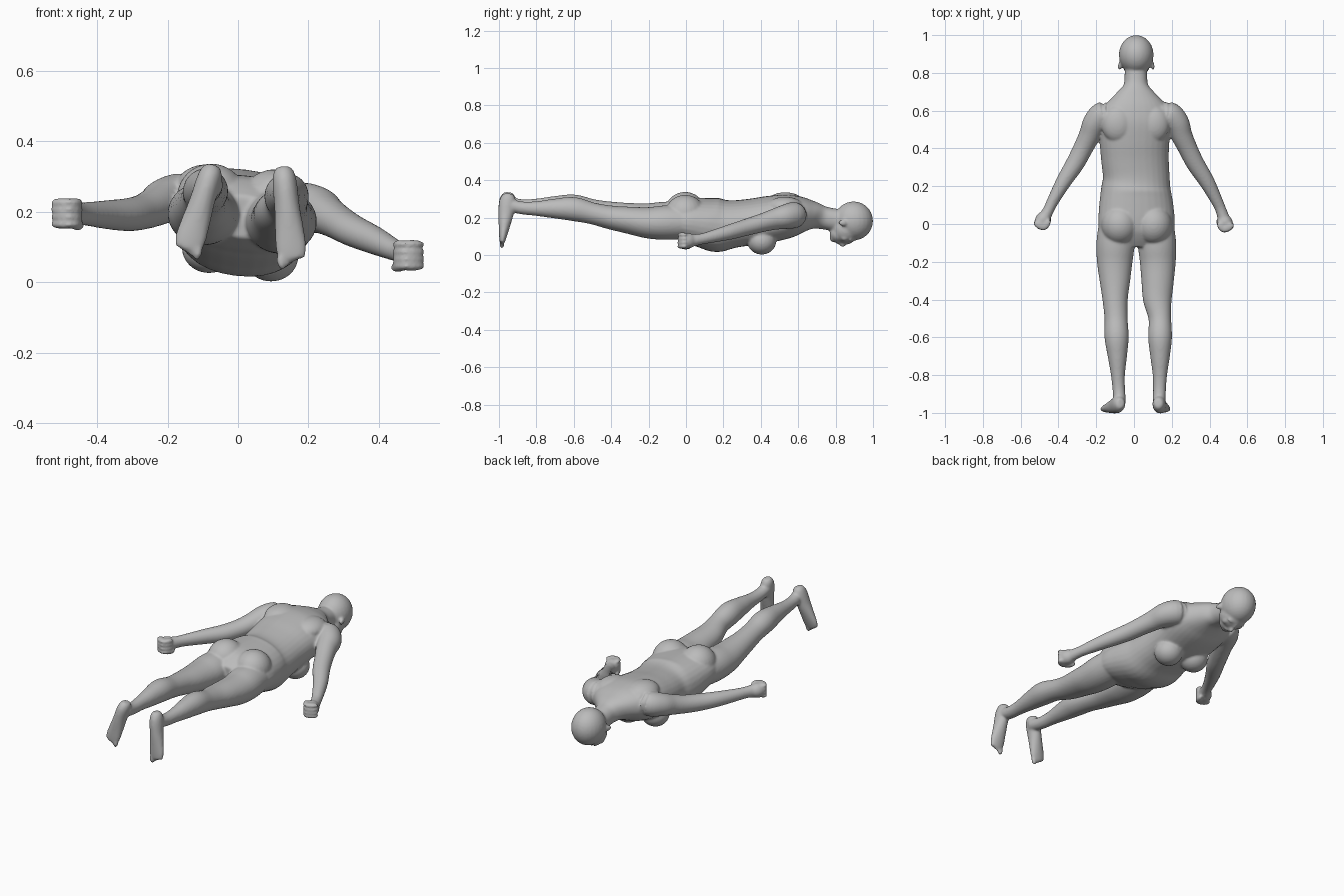
import bpy
import bmesh
import math
from mathutils import Vector, Matrix

cube = bpy.data.objects.get("Cube")
if cube:
    bpy.data.objects.remove(cube, do_unlink=True)

ROLL = 0.12  # the body is rolled slightly about its long axis
bm = bmesh.new()


def catmull(a, b, c, d, t):
    return tuple(0.5 * (2 * q + (r - p) * t + (2 * p - 5 * q + 4 * r - s) * t * t
                        + (3 * q - p - 3 * r + s) * t ** 3)
                 for p, q, r, s in zip(a, b, c, d))


def loft(keys, side=(1, 0, 0), power=2.0, steps=5, sides=32):
    """Skin rings along a path of (x, y, z, half width, half depth)."""
    pts = [keys[0]] + list(keys) + [keys[-1]]
    path = []
    for i in range(len(keys) - 1):
        path += [catmull(*pts[i:i + 4], k / steps) for k in range(steps)]
    path.append(keys[-1])
    rings = []
    for i, p in enumerate(path):
        a, b = path[max(i - 1, 0)], path[min(i + 1, len(path) - 1)]
        tan = (Vector(b[:3]) - Vector(a[:3])).normalized()
        u = Vector(side)
        u = (u - tan * u.dot(tan)).normalized()
        v = u.cross(tan)
        ring = []
        for k in range(sides):
            ang = 2 * math.pi * k / sides
            c, s = math.cos(ang), math.sin(ang)
            c = math.copysign(abs(c) ** (2 / power), c)
            s = math.copysign(abs(s) ** (2 / power), s)
            ring.append(bm.verts.new(Vector(p[:3]) + u * c * p[3] + v * s * p[4]))
        rings.append(ring)
    for r0, r1 in zip(rings, rings[1:]):
        for k in range(sides):
            n = (k + 1) % sides
            bm.faces.new((r0[k], r0[n], r1[n], r1[k]))
    bm.faces.new(rings[0][::-1])
    bm.faces.new(rings[-1])


def blob(centre, radii, turn=0.0, axis='Z'):
    m = (Matrix.Translation(centre) @ Matrix.Rotation(turn, 4, axis)
         @ Matrix.Diagonal((*radii, 1)))
    bmesh.ops.create_uvsphere(bm, u_segments=24, v_segments=16, radius=1, matrix=m)


# Torso and neck
loft([(.014, -.12, .185, .10, .06), (.014, -.06, .188, .185, .095),
      (.014, 0, .188, .203, .115), (.012, .09, .173, .198, .132),
      (.010, .17, .160, .187, .143), (.012, .25, .165, .177, .126),
      (.005, .35, .177, .180, .122), (.003, .45, .192, .186, .122),
      (.008, .55, .208, .190, .114), (.010, .62, .215, .170, .094),
      (.010, .68, .212, .115, .073), (.010, .73, .200, .068, .062),
      (.010, .78, .190, .060, .060), (.012, .85, .180, .060, .060)],
     side=(math.cos(ROLL), 0, -math.sin(ROLL)), power=2.2)

# Buttocks, breasts and shoulder blades
for s in (-1, 1):
    blob((.014 + s * .09, -.005, .232 - s * .008), (.098, .105, .097))
    blob((.006 + s * .088, .405, .086 - s * .012), (.078, .078, .072))
    blob((.008 + s * .095, .53, .268 - s * .012), (.085, .10, .055))

# Legs
loft([(.115, .04, .175, .09, .085), (.122, -.1, .173, .101, .092),
      (.126, -.2, .172, .095, .084), (.125, -.3, .185, .086, .073),
      (.124, -.4, .200, .076, .064), (.137, -.5, .222, .060, .058),
      (.138, -.6, .245, .063, .064), (.138, -.7, .248, .052, .053),
      (.137, -.8, .248, .038, .039), (.135, -.88, .252, .034, .034),
      (.132, -.95, .268, .033, .034)])
loft([(-.090, .04, .195, .09, .085), (-.098, -.1, .195, .101, .090),
      (-.102, -.2, .195, .094, .082), (-.101, -.3, .207, .081, .071),
      (-.100, -.4, .222, .067, .063), (-.095, -.5, .240, .061, .058),
      (-.092, -.6, .260, .064, .063), (-.088, -.7, .262, .051, .053),
      (-.085, -.8, .262, .037, .039), (-.080, -.88, .264, .033, .034),
      (-.075, -.95, .278, .033, .034)])


# Feet hang down with the soles facing the front
def foot(heel, toe, inner):
    def at(t):
        return Vector(heel).lerp(Vector(toe), t)
    loft([(*at(t), w, d) for t, w, d in
          ((0, .018, .022), (.06, .030, .036), (.18, .035, .045), (.4, .036, .040),
           (.62, .041, .030), (.82, .044, .020), (.93, .036, .013))])
    for i in range(5):
        p = at(.95 - .035 * i)
        p.x += inner * (.032 - .016 * i)
        r = .013 if i == 0 else .0095
        blob(p, (r, r, .026), inner * .15, 'Y')


foot((.128, -.948, .328), (.156, -.986, .045), -1)
foot((-.070, -.948, .332), (-.150, -.986, .075), 1)

# Arms
loft([(.12, .57, .220, .060, .060), (.18, .578, .214, .071, .070),
      (.225, .535, .205, .067, .066), (.252, .47, .190, .057, .056),
      (.285, .40, .170, .051, .049), (.325, .32, .147, .048, .045),
      (.385, .225, .120, .041, .040), (.435, .13, .096, .032, .032),
      (.458, .08, .085, .029, .029), (.475, .03, .077, .032, .034)])
loft([(-.10, .57, .245, .060, .060), (-.16, .578, .242, .071, .068),
      (-.205, .535, .232, .066, .064), (-.235, .47, .215, .057, .056),
      (-.270, .40, .200, .052, .050), (-.312, .32, .192, .049, .047),
      (-.372, .225, .192, .041, .041), (-.425, .13, .194, .032, .034),
      (-.450, .08, .195, .029, .032), (-.470, .04, .195, .032, .036)])


# Fists: palm, curled fingers and thumb
def fist(c, s):
    turn = s * .48
    rot = Matrix.Rotation(turn, 3, 'Z')
    c = Vector(c)
    blob(c, (.040, .050, .042), turn)
    for i in range(4):
        z = -.031 + .021 * i
        blob(c + rot @ Vector((-s * .002, -.030, z)), (.040, .022, .0125), turn)
        blob(c + rot @ Vector((-s * .030, -.008, z)), (.017, .030, .0125), turn)
    blob(c + rot @ Vector((-s * .030, .004, -.034)), (.014, .034, .014), turn)


fist((.482, .008, .076), 1)
fist((-.484, .020, .195), -1)

# Head, facing down
blob((.012, .896, .182), (.092, .104, .104))
blob((.012, .855, .135), (.076, .078, .074))
blob((.012, .812, .112), (.054, .044, .046))
blob((.012, .790, .090), (.028, .022, .022))
blob((.012, .838, .060), (.014, .018, .018))
blob((.012, .858, .068), (.009, .028, .013))
blob((.012, .812, .069), (.024, .010, .012))
for s in (-1, 1):
    blob((.012 + s * .030, .880, .083), (.026, .010, .014))
    blob((.012 + s * .045, .848, .094), (.020, .022, .020))
    blob((.012 + s * .084, .842, .172), (.012, .027, .018), s * .25)

mesh = bpy.data.meshes.new("body")
bm.to_mesh(mesh)
bm.free()
body = bpy.data.objects.new("body", mesh)
bpy.context.collection.objects.link(body)

# Fuse the parts into one soft skin
skin = body.modifiers.new("fuse", 'REMESH')
skin.mode = 'VOXEL'
skin.voxel_size = .0065
skin.use_smooth_shade = True
soften = body.modifiers.new("soften", 'SMOOTH')
soften.factor = .5
soften.iterations = 7
for p in mesh.polygons:
    p.use_smooth = True

# Plain grey
grey = bpy.data.materials.new("plain grey")
grey.use_nodes = True
colour = (.5, .5, .5, 1)
grey.diffuse_color = colour
grey.node_tree.nodes["Principled BSDF"].inputs["Base Color"].default_value = colour
mesh.materials.append(grey)
